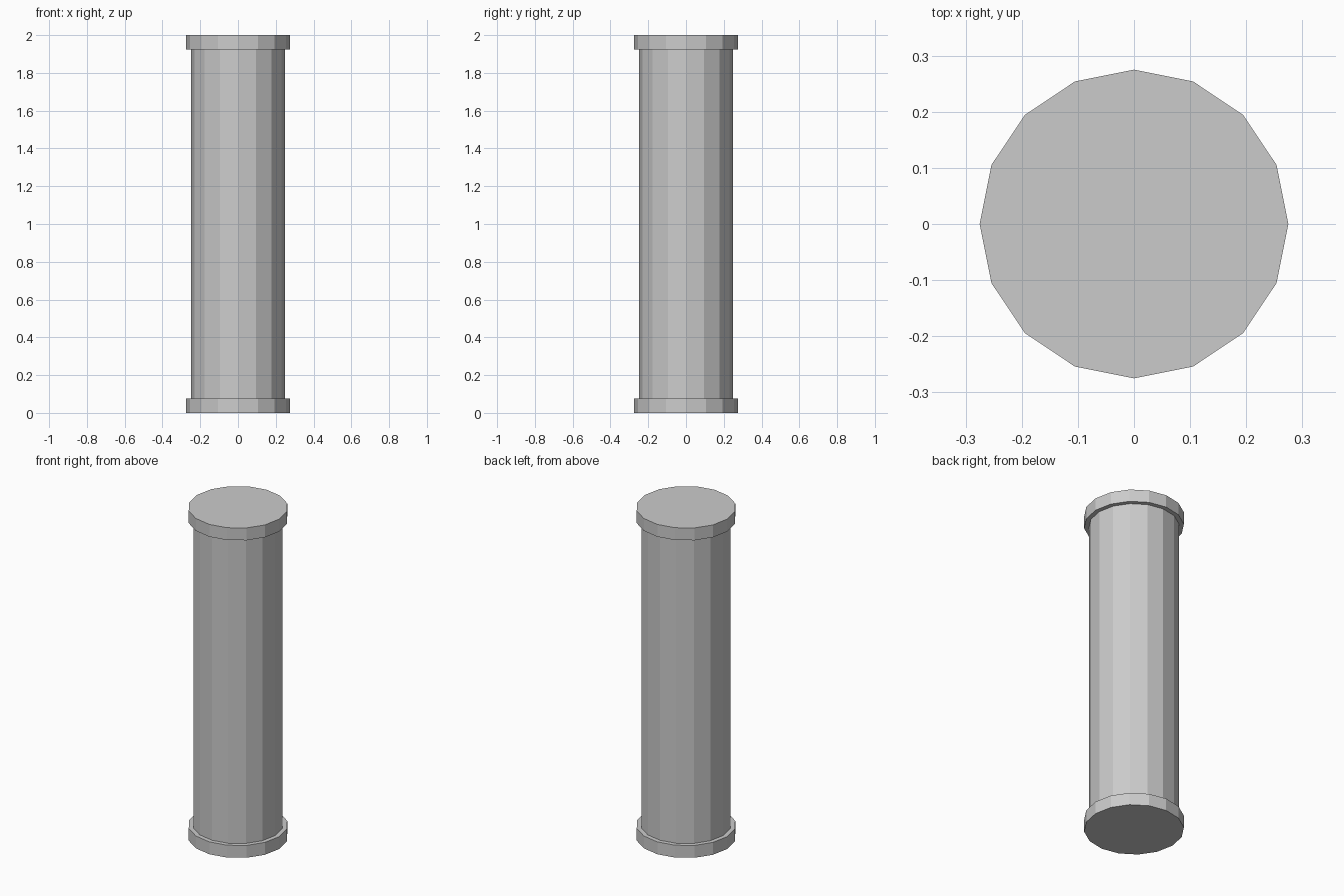
import bpy

if "Cube" in bpy.data.objects:
    bpy.data.objects.remove(bpy.data.objects["Cube"])

SIDES = 16
HEIGHT = 2.0
CAP_HEIGHT = 0.075
SHAFT_RADIUS = 0.249
CAP_RADIUS = 0.275


def cylinder(name, radius, bottom, top, fill='NGON'):
    bpy.ops.mesh.primitive_cylinder_add(
        vertices=SIDES, radius=radius, depth=top - bottom,
        end_fill_type=fill, location=(0, 0, (bottom + top) / 2))
    obj = bpy.context.object
    obj.name = name
    return obj


# Base and top collars
cylinder("base_collar", CAP_RADIUS, 0, CAP_HEIGHT)
cylinder("top_collar", CAP_RADIUS, HEIGHT - CAP_HEIGHT, HEIGHT)

# Shaft, open where it meets the collars
cylinder("shaft", SHAFT_RADIUS, CAP_HEIGHT, HEIGHT - CAP_HEIGHT, 'NOTHING')
